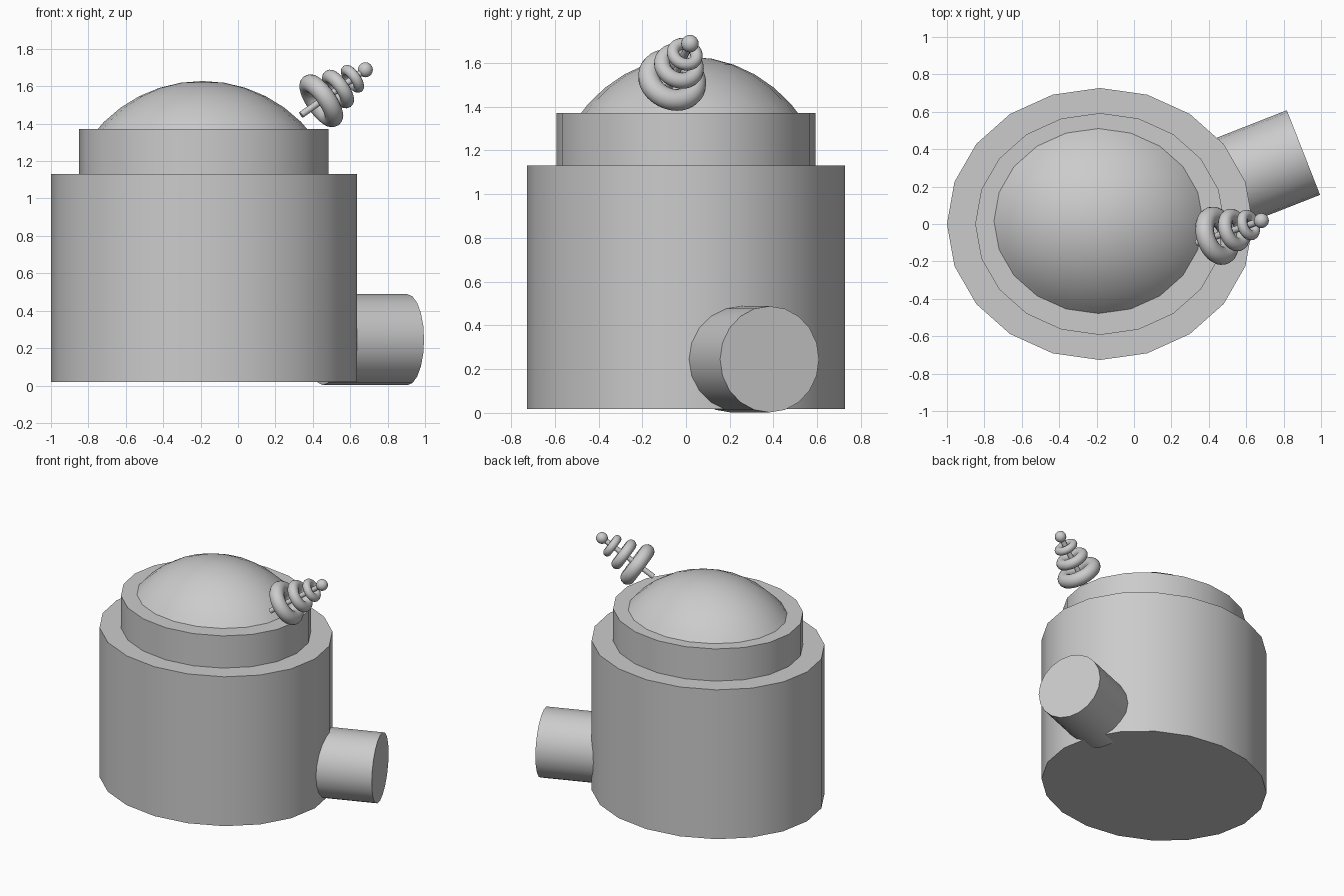
import bpy, math
from mathutils import Vector

if "Cube" in bpy.data.objects:
    bpy.data.objects.remove(bpy.data.objects["Cube"])


def finish(name, angle=30):
    ob = bpy.context.object
    ob.name = name
    bpy.ops.object.transform_apply(location=False, rotation=False, scale=True)
    bpy.ops.object.shade_smooth_by_angle(angle=math.radians(angle))
    return ob


def drum(name, rx, ry, z0, z1):
    bpy.ops.mesh.primitive_cylinder_add(vertices=20, radius=1, depth=z1 - z0,
                                        location=(-0.182, 0, (z0 + z1) / 2))
    bpy.context.object.scale = (rx, ry, 1)
    return finish(name)


def rod(name, a, b, r, sides):
    a, b = Vector(a), Vector(b)
    d = b - a
    bpy.ops.mesh.primitive_cylinder_add(vertices=sides, radius=r, depth=d.length,
                                        location=(a + b) / 2,
                                        rotation=d.to_track_quat('Z', 'Y').to_euler())
    return finish(name)


# Stepped oval body
drum("body", 0.818, 0.727, 0.018, 1.132)
drum("collar", 0.667, 0.593, 1.12, 1.372)

# Shallow dome: the top of a spherical cap, turned in 20 segments
R, N, RINGS, SPAN = 0.744, 20, 6, math.radians(54)
verts = [(0, 0, R)]
for i in range(1, RINGS + 1):
    a = SPAN * i / RINGS
    for k in range(N):
        t = 2 * math.pi * k / N
        verts.append((R * math.sin(a) * math.cos(t),
                      0.885 * R * math.sin(a) * math.sin(t), R * math.cos(a)))
faces = [(0, 1 + k, 1 + (k + 1) % N) for k in range(N)]
for i in range(RINGS - 1):
    p, q = 1 + i * N, 1 + (i + 1) * N
    faces += [(p + k, q + k, q + (k + 1) % N, p + (k + 1) % N) for k in range(N)]
mesh = bpy.data.meshes.new("dome")
mesh.from_pydata(verts, [], faces)
dome = bpy.data.objects.new("dome", mesh)
dome.location = (-0.19, 0.016, 1.628 - R)
bpy.context.collection.objects.link(dome)
mesh.shade_smooth()

# Side pipe, slanting out near the floor
rod("side_pipe", (0.455, 0.205, 0.245), (0.906, 0.382, 0.245), 0.243, 20)

# Ringed antenna: thin stem, three shrinking rings, ball tip
base, tip = Vector((0.338, -0.10, 1.447)), Vector((0.681, 0.018, 1.688))
axis = (tip - base).normalized()
rod("antenna_stem", base, tip, 0.018, 12)
for i, (t, major, minor) in enumerate([(0.136, 0.11, 0.05),
                                       (0.25, 0.08, 0.037),
                                       (0.348, 0.056, 0.028)]):
    bpy.ops.mesh.primitive_torus_add(major_segments=32, minor_segments=14,
                                     major_radius=major, minor_radius=minor,
                                     location=base + axis * t,
                                     rotation=axis.to_track_quat('Z', 'Y').to_euler())
    finish(f"antenna_ring_{i + 1}", 60)
bpy.ops.mesh.primitive_uv_sphere_add(segments=20, ring_count=12, radius=0.04, location=tip)
finish("antenna_tip", 60)
